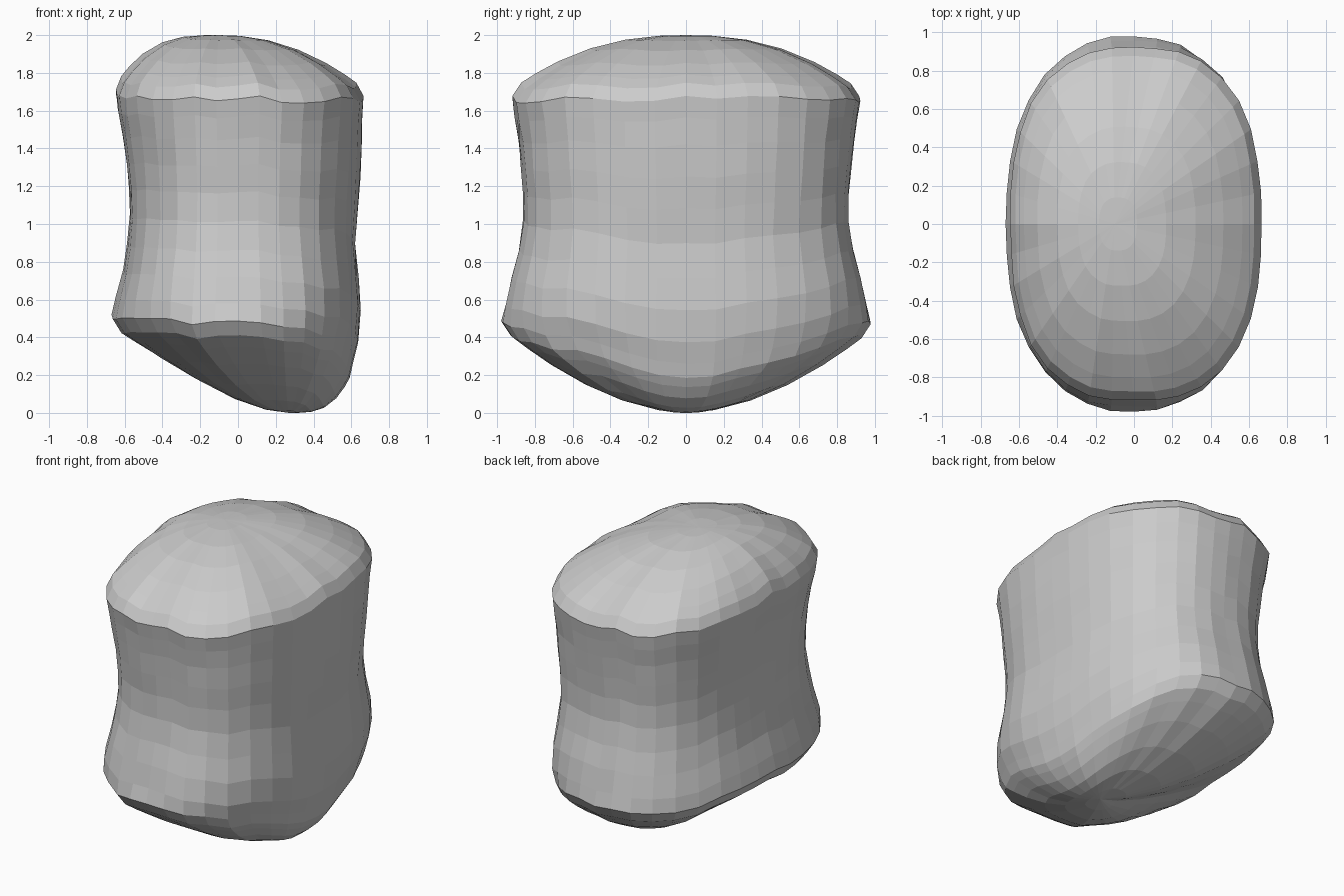
import bpy, bmesh, math, random

if "Cube" in bpy.data.objects:
    bpy.data.objects.remove(bpy.data.objects["Cube"])

random.seed(4)
SEG = 36
N = 2.55  # roundness of the oval cross-section

# wall levels: height fraction, left radius, right radius, front/back radius
WALL = [(0, .67, .61, .98), (.08, .645, .635, .955), (.2, .605, .65, .925),
        (.32, .585, .637, .887), (.45, .572, .622, .862), (.58, .577, .634, .86),
        (.7, .59, .647, .872), (.82, .612, .654, .887), (.92, .635, .658, .905),
        (1, .645, .665, .92)]


def blend(a, left, side, right, sharp=2):
    """Value around the oval, from its left, front/back and right values."""
    c = math.cos(a)
    return side + ((right if c > 0 else left) - side) * abs(c) ** sharp


def oval(a, left, right, depth, n):
    """Superellipse point in direction a."""
    c, s = math.cos(a), math.sin(a)
    w = right if c > 0 else left
    r = (abs(c / w) ** n + abs(s / depth) ** n) ** (-1 / n)
    return r * c, r * s


def rim_low(a):
    return blend(a, .51, .48, .27)


def rim_high(a):
    return blend(a, 1.69, 1.66, 1.66)


# directions spread evenly around the oval
ANGLES = [math.atan2(math.sin(t) * 1.4, math.cos(t))
          for t in (2 * math.pi * i / SEG for i in range(SEG))]
low_wobble = [random.uniform(-.018, .018) for _ in ANGLES]
high_wobble = [random.uniform(-.022, .022) for _ in ANGLES]
bm = bmesh.new()
rings = []


def add_ring(points):
    rings.append([bm.verts.new(p) for p in points])


def cap_ring(f, rim, centre, powers, lip):
    """Ring of a domed end; the last stretch to the rim turns up by the lip."""
    cx, cz = centre
    pts = []
    for a, (x, y, z) in zip(ANGLES, rim):
        g = min(1, f / .95)
        pts.append((cx + (x - cx) * f, y * f,
                    cz + (z + lip - cz) * g ** blend(a, *powers, 4)))
    add_ring(pts)


# waisted wall between two uneven rims
wall = []
for t, left, right, depth in WALL:
    pts = []
    for i, a in enumerate(ANGLES):
        x, y = oval(a, left, right, depth, N if t > .05 else 2.35)
        lo, hi = rim_low(a) + low_wobble[i], rim_high(a) + high_wobble[i]
        k = 1 + random.uniform(-.005, .005)
        pts.append((x * k, y * k, lo + (hi - lo) * t))
    wall.append(pts)

# slanted lower dome, wall, upper dome
LOW, HIGH = (.27, 0), (-.1, 2.0)
FRACTIONS = (.15, .35, .55, .74, .87, .95)
low_peak = bm.verts.new((LOW[0], 0, LOW[1]))
for f in FRACTIONS:
    cap_ring(f, wall[0], LOW, (1.3, 1.8, 3.5), -.075)
for pts in wall:
    add_ring(pts)
for f in reversed(FRACTIONS):
    cap_ring(f, wall[-1], HIGH, (3.2, 2.35, 2.15), .07)
high_peak = bm.verts.new((HIGH[0], 0, HIGH[1]))

for i in range(SEG):
    j = (i + 1) % SEG
    bm.faces.new((low_peak, rings[0][j], rings[0][i]))
    bm.faces.new((high_peak, rings[-1][i], rings[-1][j]))
    for r, s in zip(rings, rings[1:]):
        bm.faces.new((r[i], r[j], s[j], s[i]))
bmesh.ops.recalc_face_normals(bm, faces=bm.faces)

mesh = bpy.data.meshes.new("waisted_block")
bm.to_mesh(mesh)
bm.free()
obj = bpy.data.objects.new("waisted_block", mesh)
bpy.context.collection.objects.link(obj)
